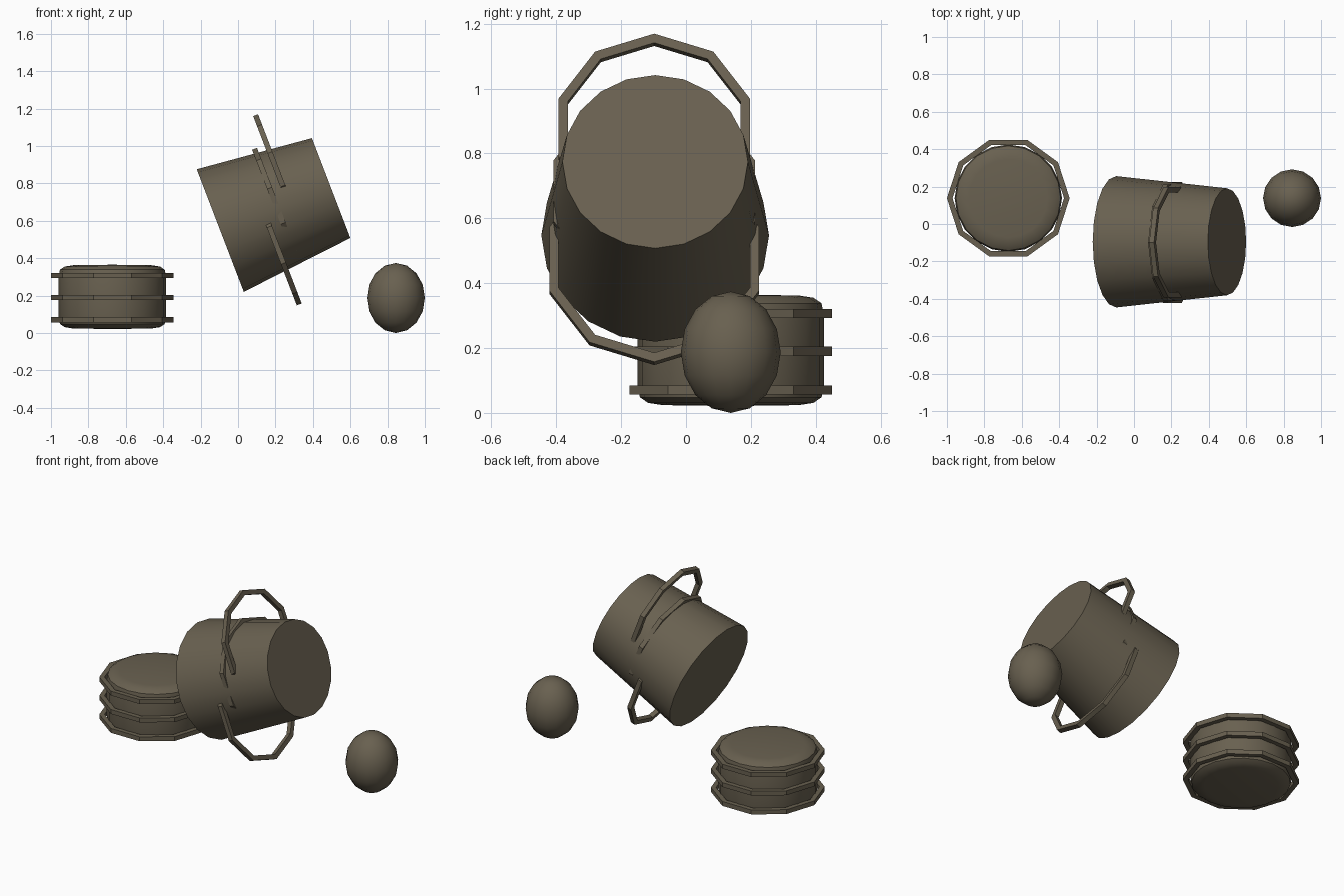
import bpy
import bmesh
from math import radians, pi
from mathutils import Matrix

old = bpy.data.objects.get("Cube")
if old:
    bpy.data.objects.remove(old, do_unlink=True)

# Single worn brown colour
brown = bpy.data.materials.new("worn_brown")
brown.use_nodes = True
brown.diffuse_color = (0.14, 0.118, 0.08, 1)
brown.node_tree.nodes["Principled BSDF"].inputs["Base Color"].default_value = brown.diffuse_color


def lathe(name, profile, sides, location, tilt=0, closed=False, smooth=True):
    """Turn a (radius, height) profile around z, then tilt it about y."""
    bm = bmesh.new()
    verts = [bm.verts.new((r, 0, z)) for r, z in profile]
    edges = [bm.edges.new(pair) for pair in zip(verts, verts[1:])]
    if closed:
        edges.append(bm.edges.new((verts[-1], verts[0])))
    bmesh.ops.spin(bm, geom=verts + edges, cent=(0, 0, 0), axis=(0, 0, 1),
                   angle=2 * pi, steps=sides, use_merge=False)
    bmesh.ops.remove_doubles(bm, verts=bm.verts, dist=0.0005)
    bmesh.ops.recalc_face_normals(bm, faces=bm.faces)
    return finish(name, bm, location, tilt, smooth)


def finish(name, bm, location, tilt=0, smooth=True):
    mesh = bpy.data.meshes.new(name)
    bm.to_mesh(mesh)
    bm.free()
    mesh.materials.append(brown)
    obj = bpy.data.objects.new(name, mesh)
    obj.location = location
    obj.rotation_euler.y = tilt
    bpy.context.collection.objects.link(obj)
    if smooth:
        bpy.ops.object.select_all(action="DESELECT")
        obj.select_set(True)
        bpy.context.view_layer.objects.active = obj
        bpy.ops.object.shade_smooth_by_angle(angle=radians(40))
    return obj


def hoop(name, radius, location, tilt=0):
    """Ten-sided band with a square section."""
    inner, half = radius - 0.03, 0.014
    section = [(inner, -half), (radius, -half), (radius, half), (inner, half)]
    lathe(name, section, 10, location, tilt, closed=True, smooth=False)


# Low drum with rounded rims
upper = [(0.287, 0.11), (0.28, 0.145), (0.255, 0.162), (0.21, 0.169), (0, 0.172)]
lower = [(r, -z) for r, z in reversed(upper)]
lathe("drum_body", lower + upper, 20, (-0.672, 0.138, 0.193))
for label, z in (("bottom", 0.07), ("middle", 0.19), ("top", 0.307)):
    hoop("drum_hoop_" + label, 0.328, (-0.672, 0.138, z))

# Tipped tapered bucket
lean = radians(69)
lathe("bucket_body", [(0, -0.317), (0.351, -0.317), (0.286, 0.317), (0, 0.317)],
      20, (0.201, -0.095, 0.661), lean)
for label, radius, z in (("lower", 0.34, 0.47), ("middle", 0.326, 0.68), ("upper", 0.31, 0.875)):
    hoop("bucket_hoop_" + label, radius, (0.205, -0.098, z), lean)

# Egg-shaped stone
bm = bmesh.new()
bmesh.ops.create_uvsphere(bm, u_segments=16, v_segments=8, radius=1,
                          matrix=Matrix.Diagonal((0.155, 0.154, 0.187, 1)))
finish("egg_stone", bm, (0.845, 0.138, 0.187))
